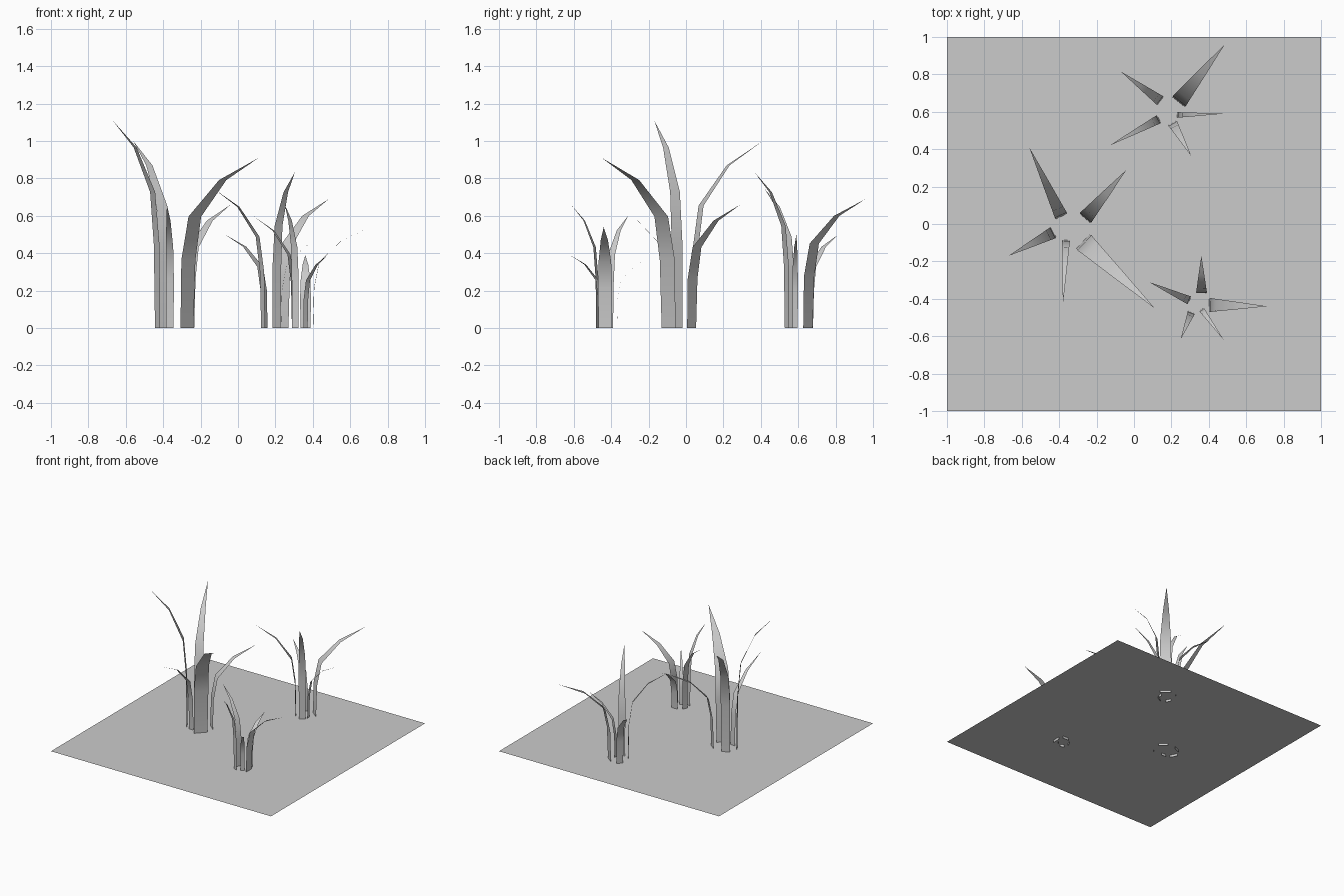
import bpy, bmesh
from mathutils import Vector

if "Cube" in bpy.data.objects:
    bpy.data.objects.remove(bpy.data.objects["Cube"])

# blade shape: (outward fraction, height fraction, width fraction)
PROFILE = [(0, 0, .92), (.02, .40, 1), (.11, .655, .9), (.5, .87, .52), (1, 1, 0)]

# per blade: base x, base y, tip x, tip y, height, width
CLUMPS = {
    "large_clump": [
        (-.388, .04, -.56, .41, 1.0, .07),
        (-.262, .03, -.04, .29, .66, .08),
        (-.43, -.045, -.67, -.17, 1.11, .065),
        (-.364, -.086, -.38, -.43, .66, .043),
        (-.273, -.093, .11, -.45, .91, .11)],
    "small_clump": [
        (.361, -.369, .36, -.17, .39, .058),
        (.297, -.409, .08, -.31, .60, .045),
        (.307, -.473, .25, -.615, .66, .04),
        (.361, -.457, .48, -.62, .39, .03),
        (.401, -.433, .71, -.44, .54, .075)],
    "medium_clump": [
        (.238, .652, .485, .96, .69, .088),
        (.142, .658, -.07, .815, .50, .057),
        (.134, .561, -.13, .42, .745, .048),
        (.23, .583, .48, .59, .50, .03),
        (.206, .54, .305, .365, .835, .053)],
}


def make_object(name, bm):
    mesh = bpy.data.meshes.new(name)
    bm.to_mesh(mesh)
    bm.free()
    obj = bpy.data.objects.new(name, mesh)
    bpy.context.collection.objects.link(obj)
    return obj


def add_blade(bm, bx, by, tx, ty, height, width):
    base = Vector((bx, by, 0))
    out = Vector((tx - bx, ty - by, 0))
    side = Vector((-out.y, out.x, 0)).normalized() * width / 2
    prev = None
    for o, h, w in PROFILE:
        c = base + out * o + Vector((0, 0, height * h))
        if w:
            row = [bm.verts.new(c - side * w), bm.verts.new(c + side * w)]
        else:
            row = [bm.verts.new(c)]
        if prev:
            face = bm.faces.new(prev + row[::-1])
            face.smooth = True
        prev = row


# grass clumps
for name, blades in CLUMPS.items():
    bm = bmesh.new()
    for blade in blades:
        add_blade(bm, *blade)
    make_object(name, bm)

# ground sheet, slightly above the blade roots
bm = bmesh.new()
bmesh.ops.create_grid(bm, x_segments=1, y_segments=1, size=1)
make_object("soil_sheet", bm).location.z = .02
